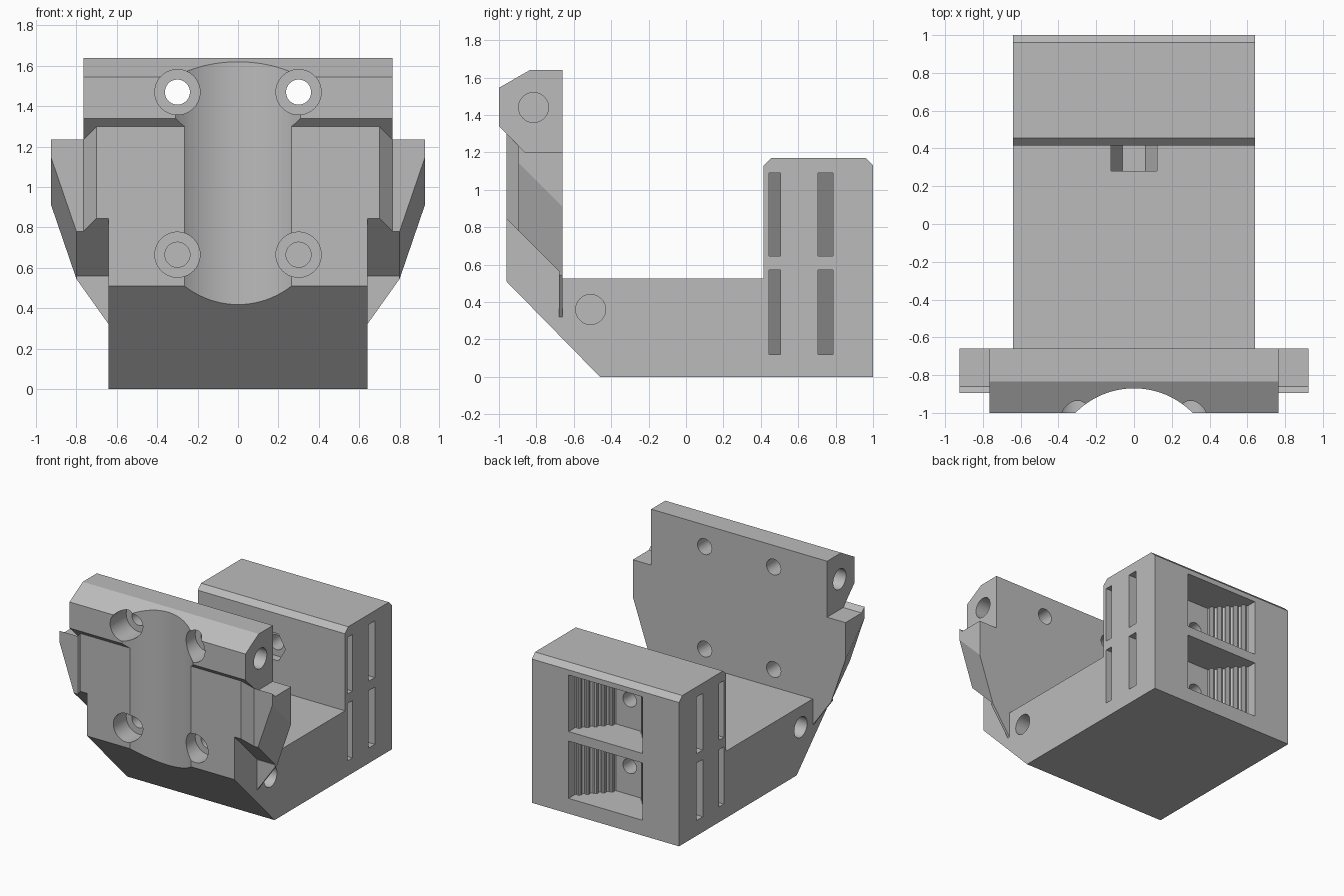
import bpy, bmesh, math
from mathutils import Vector

cube = bpy.data.objects.get("Cube")
if cube:
    bpy.data.objects.remove(cube, do_unlink=True)

grey = bpy.data.materials.new("plain_grey")
grey.use_nodes = True
grey.diffuse_color = (0.5, 0.5, 0.5, 1)
grey.node_tree.nodes["Principled BSDF"].inputs["Base Color"].default_value = (0.5, 0.5, 0.5, 1)


def prism(name, points, offset):
    """Extrude a 3D polygon along an offset."""
    bm = bmesh.new()
    face = bm.faces.new([bm.verts.new(p) for p in points])
    moved = bmesh.ops.extrude_face_region(bm, geom=[face])["geom"]
    bmesh.ops.translate(bm, vec=Vector(offset),
                        verts=[v for v in moved if isinstance(v, bmesh.types.BMVert)])
    bmesh.ops.recalc_face_normals(bm, faces=bm.faces)
    mesh = bpy.data.meshes.new(name)
    bm.to_mesh(mesh)
    bm.free()
    mesh.materials.append(grey)
    ob = bpy.data.objects.new(name, mesh)
    bpy.context.collection.objects.link(ob)
    return ob


def side_profile(name, yz, half):
    return prism(name, [(-half, y, z) for y, z in yz], (2 * half, 0, 0))


def plan(name, xy, z0, z1):
    return prism(name, [(x, y, z0) for x, y in xy], (0, 0, z1 - z0))


def box(name, x0, x1, y0, y1, z0, z1):
    return plan(name, [(x0, y0), (x1, y0), (x1, y1), (x0, y1)], z0, z1)


def mirrored(pts):
    return pts + [(-x, y) for x, y in reversed(pts)]


def rod(name, start, axis, length, r, sides=40):
    """Straight rod starting at a point and running along x, y or z."""
    pts = []
    for i in range(sides):
        a = math.tau * i / sides
        u, v = r * math.cos(a), r * math.sin(a)
        local = {"x": (0, u, v), "y": (u, 0, v), "z": (u, v, 0)}[axis]
        pts.append(Vector(start) + Vector(local))
    return prism(name, pts, [length if axis == k else 0 for k in "xyz"])


def combine(target, other, operation="DIFFERENCE"):
    mod = target.modifiers.new(other.name, "BOOLEAN")
    mod.operation, mod.object, mod.solver = operation, other, "EXACT"
    bpy.context.view_layer.objects.active = target
    bpy.ops.object.modifier_apply(modifier=mod.name)
    bpy.data.objects.remove(other, do_unlink=True)


# Main body: base, rear block and front plate in one side profile
body = side_profile("mount_body", [
    (-0.46, 0), (1, 0), (1, 1.13), (0.96, 1.17), (0.455, 1.17), (0.415, 1.13),
    (0.415, 0.525), (-0.66, 0.525), (-0.66, 1.5), (-0.96, 1.5), (-0.96, 0.51)], 0.64)

# Wings: plan section trimmed by a sheared outline and a stepped top
wings = plan("wings", mirrored([(0.925, -0.66), (0.925, -0.895), (0.765, -0.895),
                                (0.70, -0.96)]), 0.3, 1.5)
outline = mirrored([(0.95, 1.6), (0.95, 0.98), (0.925, 0.91), (0.80, 0.545)])
combine(wings, prism("outline", [(x, -0.6, z - 0.06) for x, z in outline],
                     (0, -0.4, 0.4)), "INTERSECT")
combine(wings, side_profile("wing_top", [(-0.6, 0.2), (-0.6, 1.2), (-0.86, 1.2),
                                         (-1.1, 1.44), (-1.1, 0.2)], 1.2), "INTERSECT")
combine(body, wings, "UNION")

# Thin webs below the wings
web = mirrored([(0.64, 0.32), (0.80, 0.545), (0.80, 0.56)])
combine(body, prism("webs", [(x, -0.66, z) for x, z in web], (0, -0.02, 0)), "UNION")

# Top clamp bar
combine(body, side_profile("top_bar", [
    (-0.66, 1.2), (-0.66, 1.64), (-0.835, 1.64), (-1, 1.545), (-1, 1.34),
    (-0.86, 1.2)], 0.765), "UNION")

# Round vertical channel in the front
combine(body, rod("channel", (0, -1.305, 0.1), "z", 1.8, 0.435, 96))

# Counterbored screw holes through the plate
for x in (-0.30, 0.30):
    for z in (0.665, 1.47):
        combine(body, rod("counterbore", (x, -1.2, z), "y", 0.4, 0.112))
        combine(body, rod("screw_hole", (x, -1.2, z), "y", 0.65, 0.062))

# Blind holes in the ends of the bar and the base
for s in (-1, 1):
    for end, y, z in ((0.765, -0.815, 1.44), (0.64, -0.51, 0.36)):
        combine(body, rod("end_hole", (s * (end + 0.1), y, z), "x", -s * 0.35, 0.08))

# Two stacked belt pockets in the rear block
pocket = mirrored([(0.32, 1.1), (0.32, 0.92), (0.12, 0.70)])
for z0, z1 in ((0.12, 0.57), (0.645, 1.09)):
    mid = (z0 + z1) / 2
    combine(body, plan("pocket", pocket, z0, z1))
    # Side slots with slanted ends
    for s in (-1, 1):
        for y0, y1 in ((0.445, 0.505), (0.705, 0.785)):
            slot = [(0.7, y0), (0.7, y1), (0.4, y1), (0.4 + y1 - y0, y0)]
            combine(body, plan("slot", [(s * x, y) for x, y in slot], z0, z1))
    # Tension screw hole and hexagonal nut recess
    combine(body, rod("tension_hole", (0, 0.35, mid), "y", 0.4, 0.058))
    combine(body, rod("nut_recess", (0, 0.28, mid), "y", 0.2, 0.122, 6))

# Drop-in opening above the lower nut
combine(body, box("nut_slot", -0.122, 0.122, 0.28, 0.415, 0.345, 0.6))

# Belt teeth on the slanted pocket walls
for z0, z1 in ((0.12, 0.57), (0.645, 1.09)):
    for s in (-1, 1):
        for i in range(5):
            t = (i + 0.5) / 5
            rod("belt_tooth", (s * (0.32 - 0.2 * t), 0.92 - 0.22 * t, z0),
                "z", z1 - z0, 0.02, 10)

# Smooth round walls, crisp edges elsewhere
bpy.ops.object.select_all(action="DESELECT")
body.select_set(True)
bpy.context.view_layer.objects.active = body
bpy.ops.object.shade_smooth_by_angle(angle=math.radians(25))
